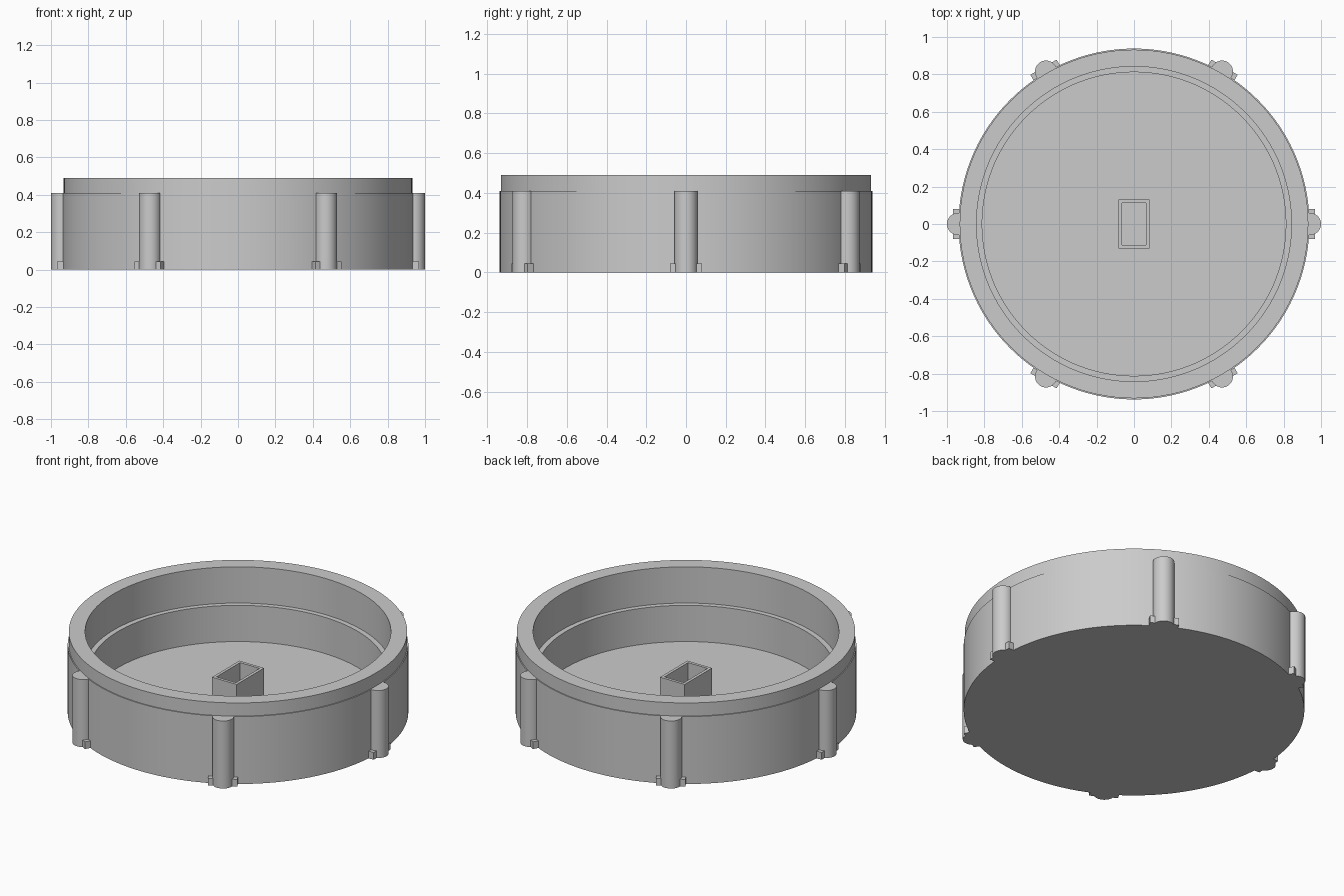
import bpy, bmesh, math
from mathutils import Matrix, Vector

if "Cube" in bpy.data.objects:
    bpy.data.objects.remove(bpy.data.objects["Cube"], do_unlink=True)

GREY = (0.6, 0.6, 0.6, 1.0)
grey = bpy.data.materials.new("plain grey")
grey.use_nodes = True
grey.diffuse_color = GREY
grey.node_tree.nodes["Principled BSDF"].inputs["Base Color"].default_value = GREY


def finish(name, bm, smooth=False):
    """Turn a bmesh into a named object with the grey material."""
    bmesh.ops.recalc_face_normals(bm, faces=bm.faces)
    mesh = bpy.data.meshes.new(name)
    bm.to_mesh(mesh)
    bm.free()
    mesh.materials.append(grey)
    obj = bpy.data.objects.new(name, mesh)
    bpy.context.collection.objects.link(obj)
    if smooth:
        bpy.ops.object.select_all(action="DESELECT")
        obj.select_set(True)
        bpy.context.view_layer.objects.active = obj
        bpy.ops.object.shade_smooth_by_angle(angle=math.radians(30))
    return obj


def box(bm, low, high):
    """Add a box between two corners."""
    low, high = Vector(low), Vector(high)
    matrix = Matrix.Translation((low + high) / 2) @ Matrix.Diagonal((*(high - low), 1))
    return bmesh.ops.create_cube(bm, size=1, matrix=matrix)


# Round cup: stepped rim outside, ledge inside, flat floor
WALL = 0.938
profile = [(0, 0), (WALL, 0), (WALL, 0.41), (0.932, 0.41), (0.932, 0.49),
           (0.842, 0.49), (0.842, 0.27), (0.812, 0.27), (0.812, 0.05), (0, 0.05)]
bm = bmesh.new()
verts = [bm.verts.new((r, 0, z)) for r, z in profile]
edges = [bm.edges.new(pair) for pair in zip(verts, verts[1:])]
bmesh.ops.spin(bm, geom=verts + edges, cent=(0, 0, 0), axis=(0, 0, 1),
               angle=math.tau, steps=120, use_duplicate=False)
bmesh.ops.remove_doubles(bm, verts=bm.verts, dist=0.0005)
finish("cup", bm, smooth=True)

# Rectangular socket standing on the floor
bm = bmesh.new()
box(bm, (-0.083, -0.131, 0.04), (0.083, 0.131, 0.24))
top = max(bm.faces, key=lambda f: f.calc_center_median().z)
bmesh.ops.inset_region(bm, faces=[top], thickness=0.025)
hole = bmesh.ops.extrude_discrete_faces(bm, faces=[top])["faces"][0]
bmesh.ops.translate(bm, verts=hole.verts, vec=(0, 0, -0.189))
finish("socket", bm)

# Six grip ribs around the wall, each with a small foot block
for i in range(6):
    turn = Matrix.Rotation(i * math.tau / 6, 4, "Z")

    bm = bmesh.new()
    bmesh.ops.create_cone(bm, cap_ends=True, segments=32, radius1=0.059, radius2=0.059,
                          depth=0.41, matrix=Matrix.Translation((0.941, 0, 0.205)))
    finish(f"grip_rib_{i + 1}", bm, smooth=True).matrix_world = turn

    bm = bmesh.new()
    box(bm, (0.9, -0.081, 0), (0.968, 0.081, 0.044))
    finish(f"rib_foot_{i + 1}", bm).matrix_world = turn
